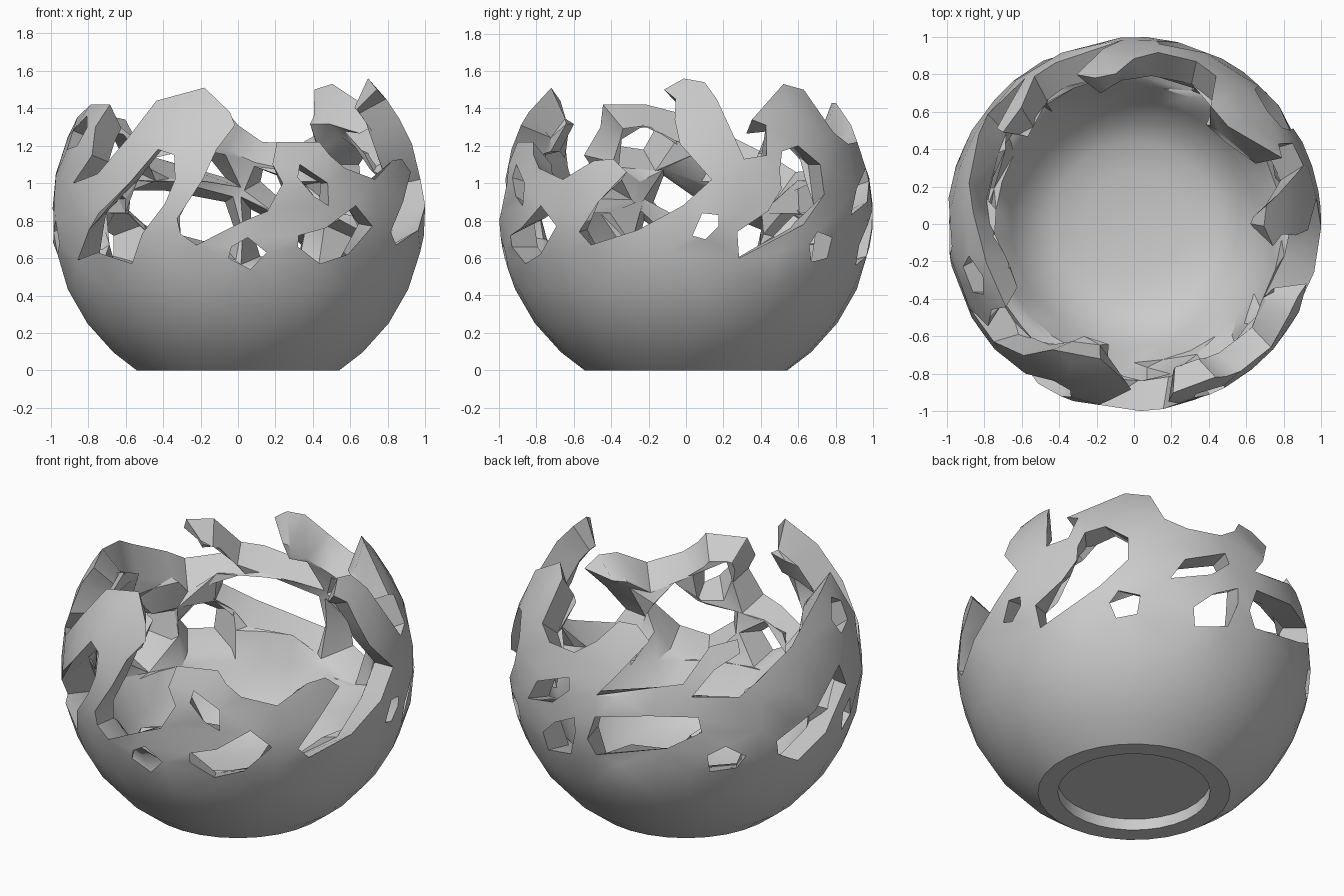
import bpy
import bmesh
from math import sin, cos, radians, sqrt
from mathutils import Vector
from mathutils.geometry import delaunay_2d_cdt

CENTRE = 0.84        # height of the sphere centre
INNER = 0.81         # inner radius of the shell
RIDGE = 0.84         # radius of the inner ridges along broken edges
BEVEL = 0.14         # how far holes widen towards the inside
SEAM = -120          # azimuth where the unrolled wall is joined
STEP = 12            # grid step in degrees
FOOT_RADIUS = 0.43
RECESS = 0.07

if "Cube" in bpy.data.objects:
    bpy.data.objects.remove(bpy.data.objects["Cube"], do_unlink=True)

# Unrolled outlines: azimuth in degrees from the front, height in hundredths
rim = [(-120, 113), (-104, 126), (-94, 135), (-75, 142), (-57, 142),
       (-59, 130), (-55, 115), (-63, 100), (-50, 105), (-40, 124),
       (-33, 144), (-14, 151), (-3, 138), (-1, 131), (-7, 118), (-11, 102),
       (-19, 81), (-18, 73), (-13, 67), (2, 80), (9, 85), (14, 100),
       (11, 110), (13, 122), (28, 122), (31, 115), (36, 108), (48, 102),
       (59, 112), (66, 113), (71, 106), (62, 90), (55, 74), (59, 67),
       (75, 75), (89, 88), (98, 102), (88, 121), (86, 134), (86, 145),
       (81, 150), (89, 156), (98, 154), (102, 145), (109, 113), (117, 115),
       (119, 131), (114, 134), (136, 153), (147, 150), (151, 127),
       (159, 121), (172, 122), (180, 131), (187, 143), (195, 143),
       (201, 136), (190, 115), (184, 103),
       (206, 113), (214, 115), (224, 134), (235, 136), (235, 129),
       (225, 122), (217, 108), (233, 106), (240, 113)]

front_holes = [
    [(-3, 60), (-2, 66), (3, 71), (9, 63), (4, 54)],
    [(19, 66), (19, 72), (28, 76), (39, 88), (46, 77), (37, 62), (27, 57)],
    [(20, 110), (29, 100), (29, 88), (24, 93), (19, 103)],
    [(-21, 115), (-27, 118), (-36, 100), (-53, 75), (-62, 59), (-50, 63),
     (-36, 57), (-31, 73), (-23, 89), (-20, 102)],
]
side_holes = [
    [(92, 72), (95, 84), (100, 83), (100, 77), (96, 70)],
    [(121, 107), (123, 117), (130, 120), (138, 110), (138, 94), (129, 78),
     (107, 60), (106, 74), (116, 85), (121, 97)],
    [(132, 67), (135, 74), (142, 71), (141, 60), (134, 58)],
    [(-81, 62), (-82, 74), (-77, 80), (-75, 68)],
    [(-65, 130), (-67, 120), (-76, 118), (-79, 128), (-71, 136)],
]
back_holes = [
    [(152, 83), (157, 97), (172, 108), (173, 101), (166, 90)],
    [(160, 67), (167, 78), (176, 86), (176, 76), (173, 61), (161, 56)],
    [(181, 75), (184, 90), (203, 96), (219, 96), (220, 87), (209, 77),
     (184, 66)],
    [(222, 72), (228, 77), (235, 69), (232, 62), (223, 61)],
    [(-114, 75), (-98, 86), (-83, 104), (-80, 90), (-92, 68), (-104, 57),
     (-113, 66)],
]
holes = front_holes + side_holes + back_holes


def inside(p, poly):
    """Even-odd test of a point against an outline."""
    hit = False
    for a, b in zip(poly, poly[1:] + poly[:1]):
        if (a[1] > p.y) != (b[1] > p.y):
            hit ^= p.x < a[0] + (b[0] - a[0]) * (p.y - a[1]) / (b[1] - a[1])
    return hit


def on_sphere(p):
    """Roll an unrolled point onto the sphere."""
    up = p.y / 100 - CENTRE
    r = sqrt(max(0, 1 - up * up))
    a = radians(p.x)
    return Vector((r * sin(a), -r * cos(a), up + CENTRE))


def unrolled_wall():
    """Triangulate the wall between base, rim and holes."""
    pts, edges = [Vector(p) for p in rim], []
    edges += [(i, i + 1) for i in range(len(rim) - 1)]
    for hole in holes:
        n, k = len(pts), len(hole)
        pts += [Vector(p) for p in hole]
        edges += [(n + i, n + (i + 1) % k) for i in range(k)]
    marks = [p + Vector((turn, 0)) for p in pts for turn in (-360, 0, 360)]
    heights = [0] + [100 * (CENTRE + sin(radians(e))) for e in range(-48, 49, STEP)]
    for z in heights:
        for az in range(SEAM, SEAM + 361, STEP):
            p = Vector((az, z))
            if all((p - m).length > 7 for m in marks):
                pts.append(p)
    verts, _, tris = delaunay_2d_cdt(pts, edges, [], 0, 1e-4)[:3]
    outline = rim + [(SEAM + 360, -1), (SEAM, -1)]
    keep = []
    for t in tris:
        mid = sum((verts[i] for i in t), Vector((0, 0))) / 3
        if inside(mid, outline) and not any(inside(mid, h) for h in holes):
            keep.append(t)
    return verts, keep


def into_solid(v):
    """Direction along the skin that leads away from a broken edge."""
    total = Vector()
    for e in v.link_edges:
        if e.is_boundary:
            f = e.link_faces[0]
            a, b = (w.co for w in e.verts)
            side = f.normal.cross(b - a).normalized()
            total += side if side.dot(f.calc_center_median() - a) > 0 else -side
    return total.normalized()


def bevel_room(v, way, ragged, verts):
    """Widest bevel that does not cross the skin opposite."""
    room = BEVEL
    for w in verts:
        gap = w.co - v.co
        if w is not v and gap.dot(way) > 0.75 * gap.length:
            room = min(room, gap.length * (0.45 if w in ragged else 0.85))
    return room


def extend_ring(bm, ring, radius, height):
    """Extrude a loop of edges to a level circle and return the new loop."""
    out = bmesh.ops.extrude_edge_only(bm, edges=ring)["geom"]
    ring = [g for g in out if isinstance(g, bmesh.types.BMEdge)
            and all(v in out for v in g.verts)]
    for v in {v for e in ring for v in e.verts}:
        v.co = v.co.xy.normalized().to_3d() * radius
        v.co.z = height
    return ring


# Outer skin
bm = bmesh.new()
flat, tris = unrolled_wall()
skin = [bm.verts.new(on_sphere(p)) for p in flat]
for t in tris:
    bm.faces.new([skin[i] for i in t])
bmesh.ops.delete(bm, geom=[v for v in bm.verts if not v.link_faces], context='VERTS')
bmesh.ops.remove_doubles(bm, verts=bm.verts[:], dist=0.0005)
bm.normal_update()
outer_faces, outer_verts = bm.faces[:], bm.verts[:]
border = [e for e in bm.edges if e.is_boundary]
base = [e for e in border if all(v.co.z < 0.001 for v in e.verts)]
broken = [e for e in border if e not in base]

# Inner skin, with the holes widened so that struts narrow to ridges
middle = Vector((0, 0, CENTRE))
ragged = {v for e in broken for v in e.verts}
spot = {v: middle + (v.co - middle) * INNER for v in outer_verts}
for v in ragged:
    way = into_solid(v)
    moved = v.co + way * bevel_room(v, way, ragged, outer_verts)
    spot[v] = middle + (moved - middle).normalized() * RIDGE
inner = {v: bm.verts.new(co) for v, co in spot.items()}
for f in outer_faces:
    bm.faces.new([inner[v] for v in reversed(f.verts)])

# Walls of the rim and holes
for e in broken:
    a, b = e.verts
    bm.faces.new((a, b, inner[b], inner[a]))

# Rounded bowl floor
floor = [bm.edges.get([inner[v] for v in e.verts]) for e in base]
for v in {v for e in floor for v in e.verts}:
    v.co.z += 0.03
floor = extend_ring(bm, floor, 0.28, 0.15)
bmesh.ops.contextual_create(bm, geom=floor)

# Foot ring and recessed underside
foot = extend_ring(bm, base, FOOT_RADIUS, 0)
foot = extend_ring(bm, foot, FOOT_RADIUS, RECESS)
bmesh.ops.contextual_create(bm, geom=foot)
bmesh.ops.recalc_face_normals(bm, faces=bm.faces[:])

mesh = bpy.data.meshes.new("broken_bowl")
bm.to_mesh(mesh)
bm.free()
bowl = bpy.data.objects.new("broken_bowl", mesh)
bpy.context.collection.objects.link(bowl)

# Plain grey material
grey = bpy.data.materials.new("plain_grey")
grey.use_nodes = True
colour = (0.6, 0.6, 0.6, 1)
grey.diffuse_color = colour
grey.node_tree.nodes["Principled BSDF"].inputs["Base Color"].default_value = colour
mesh.materials.append(grey)

bpy.ops.object.select_all(action='DESELECT')
bowl.select_set(True)
bpy.context.view_layer.objects.active = bowl
bpy.ops.object.shade_smooth_by_angle(angle=radians(35))
